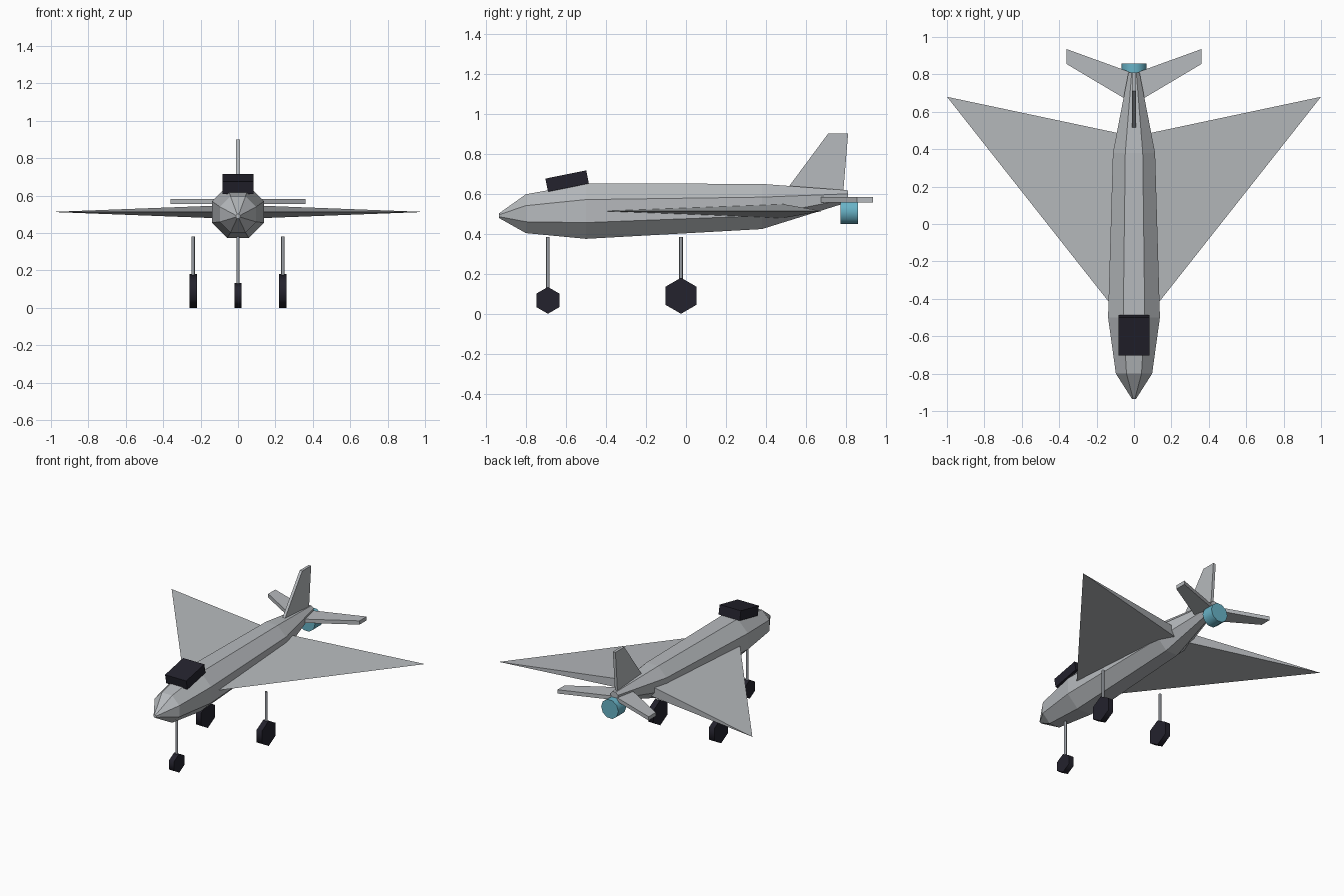
import bpy
import bmesh
import math
from mathutils import Matrix, Vector

cube = bpy.data.objects.get("Cube")
if cube:
    bpy.data.objects.remove(cube, do_unlink=True)


def make_material(name, color):
    mat = bpy.data.materials.new(name)
    mat.use_nodes = True
    rgba = (*color, 1)
    mat.diffuse_color = rgba
    mat.node_tree.nodes["Principled BSDF"].inputs["Base Color"].default_value = rgba
    return mat


GREY = make_material("light grey metal", (0.47, 0.49, 0.51))
STRUT = make_material("strut grey", (0.33, 0.35, 0.38))
DARK = make_material("near black", (0.017, 0.016, 0.026))
BLUE = make_material("exhaust blue", (0.14, 0.45, 0.57))


def finish(name, bm, mat, smooth_sides=False):
    """Turn a bmesh into a named object with one material."""
    bmesh.ops.recalc_face_normals(bm, faces=bm.faces)
    for f in bm.faces:
        f.smooth = smooth_sides and len(f.verts) == 4
    mesh = bpy.data.meshes.new(name)
    bm.to_mesh(mesh)
    bm.free()
    mesh.materials.append(mat)
    obj = bpy.data.objects.new(name, mesh)
    bpy.context.collection.objects.link(obj)
    return obj


def loft(name, rings, mat, smooth_sides=False):
    """Skin equal-length rings of points and cap both ends."""
    bm = bmesh.new()
    loops = [[bm.verts.new(p) for p in ring] for ring in rings]
    n = len(loops[0])
    for a, b in zip(loops, loops[1:]):
        for i in range(n):
            j = (i + 1) % n
            bm.faces.new((a[i], a[j], b[j], b[i]))
    bm.faces.new(loops[0])
    bm.faces.new(loops[-1])
    return finish(name, bm, mat, smooth_sides)


def prism(name, center, axis, radius, length, sides, mat, start=0.0):
    """Regular prism along x, y or z."""
    rings = []
    for end in (-length / 2, length / 2):
        ring = []
        for i in range(sides):
            a = start + math.tau * i / sides
            c, s = radius * math.cos(a), radius * math.sin(a)
            p = {"x": (end, c, s), "y": (c, end, s), "z": (c, s, end)}[axis]
            ring.append(Vector(center) + Vector(p))
        rings.append(ring)
    return loft(name, rings, mat, True)


# Fuselage: octagonal sections of (y, centre z, radius)
sections = [(-0.935, 0.49, 0.012), (-0.8, 0.5, 0.105), (-0.5, 0.513, 0.15),
            (0.38, 0.536, 0.122), (0.81, 0.587, 0.032)]
rings = []
for y, z, r in sections:
    angles = [math.pi / 8 + i * math.pi / 4 for i in range(8)]
    rings.append([(r * math.cos(a), y, z + r * math.sin(a)) for a in angles])
loft("fuselage", rings, GREY)

# Cockpit canopy: tilted box
bm = bmesh.new()
bmesh.ops.create_cube(bm, size=1)
bm.transform(Matrix.Translation((0, -0.594, 0.663))
             @ Matrix.Rotation(0.2, 4, "X")
             @ Matrix.Diagonal((0.167, 0.208, 0.067, 1)))
finish("canopy", bm, DARK)

# Wings, tailplanes and main gear on both sides
for side, s in (("left", 1), ("right", -1)):
    # Delta wing: thin wedge root tapering to a pointed tip
    bm = bmesh.new()
    lead, top, low, tip = [bm.verts.new(p) for p in (
        (0, -0.587, 0.513), (0, 0.468, 0.551), (0, 0.468, 0.475), (s, 0.68, 0.513))]
    for face in ((lead, top, tip), (lead, low, tip), (top, low, tip), (lead, top, low)):
        bm.faces.new(face)
    finish(side + "_wing", bm, GREY)

    plan = [(0.015, 0.65), (0.36, 0.855), (0.36, 0.935), (0.015, 0.81)]
    loft(side + "_tailplane", [[(s * x, y, z) for x, y in plan] for z in (0.556, 0.583)], GREY)

    prism(side + "_main_strut", (s * 0.24, -0.025, 0.24), "z", 0.009, 0.285, 8, STRUT)
    prism(side + "_main_wheel", (s * 0.24, -0.025, 0.09), "x", 0.09, 0.04, 6, DARK, math.pi / 6)

# Nose gear
prism("nose_strut", (0, -0.69, 0.225), "z", 0.009, 0.315, 8, STRUT)
prism("nose_wheel", (0, -0.69, 0.067), "x", 0.067, 0.04, 6, DARK, math.pi / 6)

# Tail fin
profile = [(0.51, 0.63), (0.71, 0.9), (0.81, 0.9), (0.785, 0.6)]
loft("tail_fin", [[(x, y, z) for y, z in profile] for x in (-0.01, 0.01)], GREY)

# Engine exhaust
prism("engine_exhaust", (0, 0.815, 0.512), "y", 0.068, 0.088, 10, BLUE)
